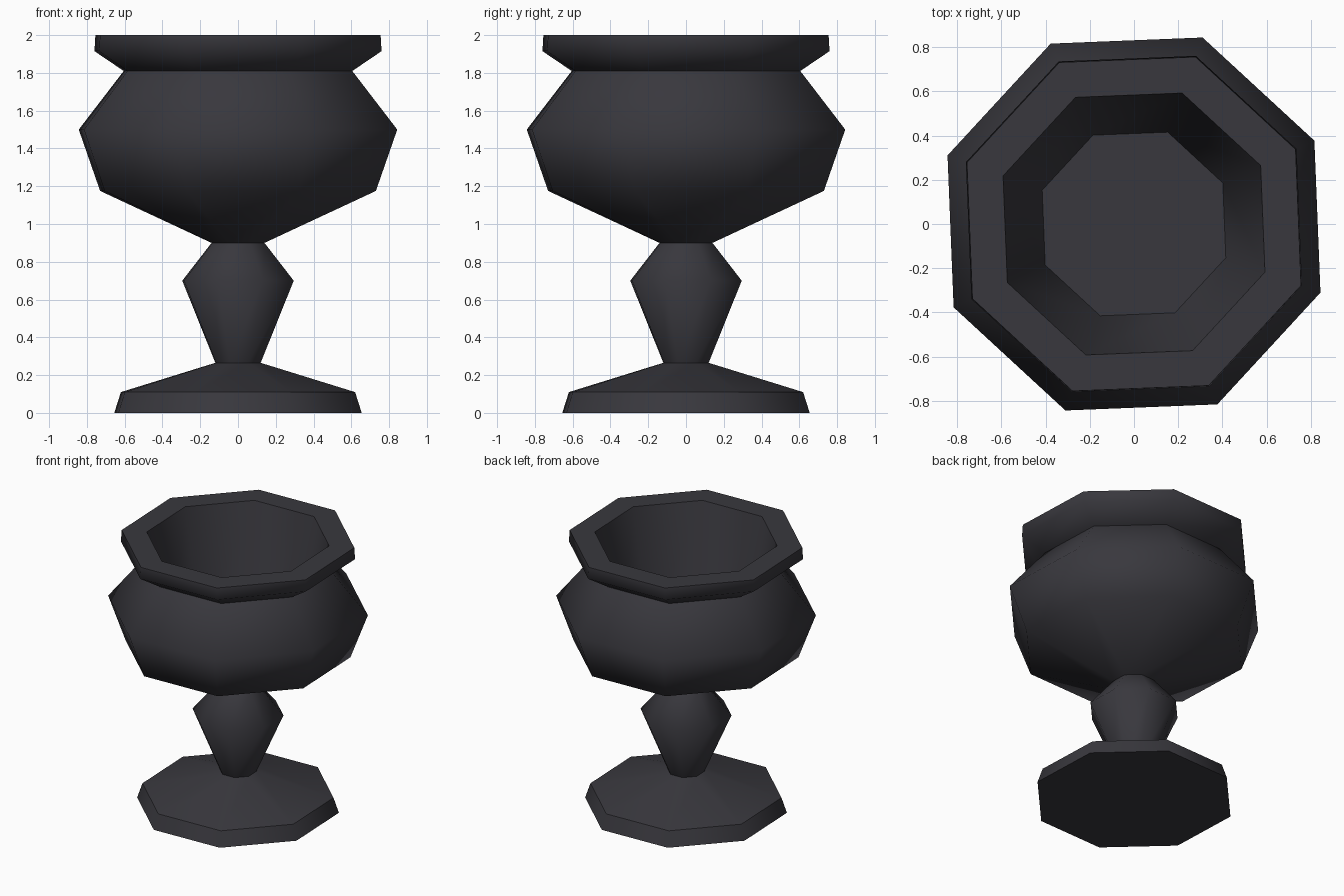
import bpy, bmesh, math

if "Cube" in bpy.data.objects:
    bpy.data.objects.remove(bpy.data.objects["Cube"])

SIDES = 8
TURN = math.radians(24.8)          # octagon corners are turned slightly
K = 1 / math.cos(math.radians(20.2))  # front half-width -> corner radius

mat = bpy.data.materials.new("dark iron")
mat.diffuse_color = (0.04, 0.039, 0.047, 1)
mat.use_nodes = True
mat.node_tree.nodes["Principled BSDF"].inputs["Base Color"].default_value = mat.diffuse_color


def lathe(name, profile, cap_start=False, cap_end=False):
    """Turn (half_width, z, sharp) points into an eight-sided shell."""
    bm = bmesh.new()
    rings = []
    for w, z, _ in profile:
        rings.append([bm.verts.new((w * K * math.cos(TURN + i * math.tau / SIDES),
                                    w * K * math.sin(TURN + i * math.tau / SIDES), z))
                      for i in range(SIDES)])
    for a, b in zip(rings, rings[1:]):
        for i in range(SIDES):
            j = (i + 1) % SIDES
            bm.faces.new((a[i], a[j], b[j], b[i])).smooth = True
    if cap_start:
        bm.faces.new(rings[0][::-1])
    if cap_end:
        bm.faces.new(rings[-1])
    # sharp rings keep the flat-to-side transitions crisp
    for ring, (_, _, sharp) in zip(rings, profile):
        if sharp:
            for i in range(SIDES):
                bm.edges.get((ring[i], ring[(i + 1) % SIDES])).smooth = False
    me = bpy.data.meshes.new(name)
    bm.to_mesh(me)
    bm.free()
    me.materials.append(mat)
    ob = bpy.data.objects.new(name, me)
    bpy.context.collection.objects.link(ob)
    return ob


# sloped foot plate
lathe("foot", [(0.655, 0, True), (0.62, 0.11, True), (0.12, 0.265, True)], cap_start=True)

# bulging stem
lathe("stem", [(0.12, 0.265, True), (0.295, 0.70, False), (0.14, 0.90, True)])

# bowl with flared rim, hollow inside
lathe("bowl", [(0.14, 0.90, True), (0.73, 1.175, False), (0.843, 1.50, False),
               (0.605, 1.81, True), (0.76, 1.915, False), (0.755, 2.0, True),
               (0.592, 2.0, True), (0.415, 1.2, True)], cap_end=True)
